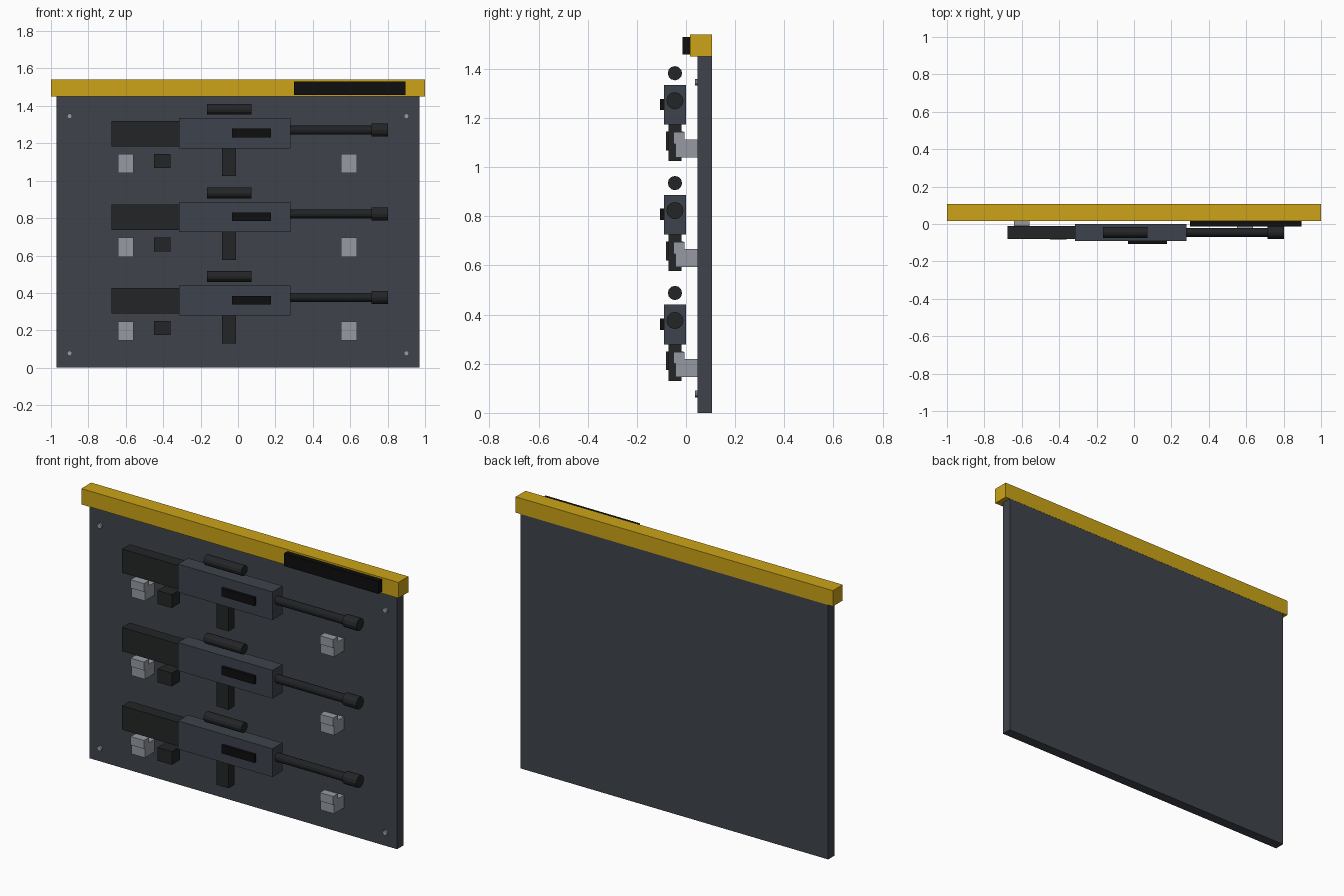
import bpy
from math import pi

if "Cube" in bpy.data.objects:
    bpy.data.objects.remove(bpy.data.objects["Cube"])


def material(name, rgb):
    # sRGB 0-255 to linear diffuse colour
    m = bpy.data.materials.new(name)
    m.diffuse_color = [(c / 255 / 12.92 if c < 11 else ((c / 255 + 0.055) / 1.055) ** 2.4)
                       for c in rgb] + [1]
    m.use_nodes = True
    m.node_tree.nodes["Principled BSDF"].inputs["Base Color"].default_value = m.diffuse_color
    return m


PANEL = material("panel_slate", (63, 67, 75))
GOLD = material("gold", (204, 164, 24))
BLACK = material("black", (14, 14, 14))
STEEL = material("blue_steel", (61, 68, 77))
DARK = material("dark_polymer", (36, 37, 38))
GUNMETAL = material("dark_metal", (32, 34, 37))
LIGHT = material("light_metal", (150, 154, 162))


def box(name, x, y, z, mat):
    """Box given (min, max) on each axis."""
    bpy.ops.mesh.primitive_cube_add(size=1, location=[(a + b) / 2 for a, b in (x, y, z)])
    ob = bpy.context.object
    ob.name = name
    ob.scale = [b - a for a, b in (x, y, z)]
    bpy.ops.object.transform_apply(location=False, rotation=False, scale=True)
    ob.data.materials.append(mat)
    return ob


def rod(name, radius, length, centre, mat, rotation=(0, pi / 2, 0), sides=12):
    """Cylinder, lying along x by default."""
    bpy.ops.mesh.primitive_cylinder_add(vertices=sides, radius=radius, depth=length,
                                        location=centre, rotation=rotation)
    ob = bpy.context.object
    ob.name = name
    ob.data.materials.append(mat)
    return ob


# Back panel, header bar and blank header plate
box("back_panel", (-0.97, 0.97), (0.047, 0.105), (0, 1.452), PANEL)
box("header_bar", (-1, 1), (0.017, 0.106), (1.45, 1.54), GOLD)
box("header_plate", (0.3, 0.895), (-0.014, 0.018), (1.458, 1.53), BLACK)

# Corner bolts
for x in (-0.9, 0.9):
    for z in (0.077, 1.345):
        rod("corner_bolt", 0.014, 0.02, (x, 0.046, z), LIGHT, (pi / 2, 0, 0), 10)

# Three display rows, each with a pair of brackets and one blocky prop
for row in range(3):
    h = row * 0.447
    yc = -0.045

    def zr(a, b):
        return (a + h, b + h)

    for x in (-0.6, 0.593):
        xs = (x - 0.042, x + 0.042)
        box("bracket_arm", xs, (-0.042, 0.05), zr(0.146, 0.219), LIGHT)
        box("bracket_lip", xs, (-0.05, -0.006), zr(0.2, 0.248), LIGHT)

    box("receiver", (-0.315, 0.28), (-0.09, 0), zr(0.279, 0.44), STEEL)
    box("stock", (-0.675, -0.315), (-0.08, -0.01), zr(0.29, 0.426), DARK)
    box("magazine", (-0.086, -0.01), (-0.071, -0.018), zr(0.13, 0.28), DARK)
    box("grip", (-0.45, -0.36), (-0.082, -0.01), zr(0.174, 0.25), DARK)
    box("side_port", (-0.031, 0.177), (-0.106, -0.08), zr(0.338, 0.384), BLACK)
    rod("barrel", 0.024, 0.46, (0.5, yc, 0.376 + h), GUNMETAL)
    rod("muzzle", 0.035, 0.088, (0.757, yc, 0.376 + h), DARK)
    rod("sight_tube", 0.029, 0.238, (-0.047, yc, 0.488 + h), DARK)
